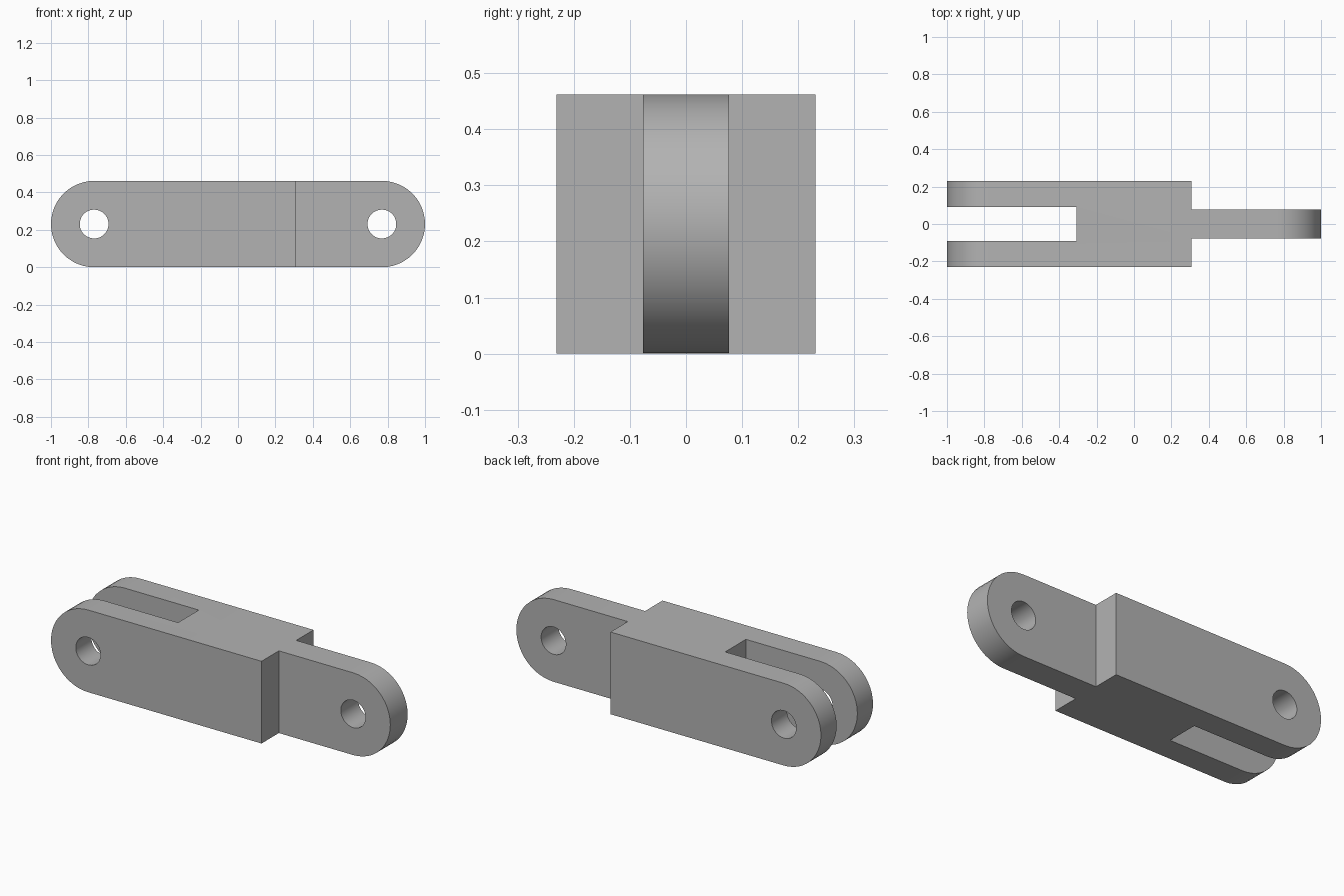
import bpy
import bmesh
from math import cos, sin, pi, radians

if "Cube" in bpy.data.objects:
    bpy.data.objects.remove(bpy.data.objects["Cube"])

R = 3 / 13            # end radius, half the height and half the depth
PIN_X = 1 - R         # distance of each pin hole from the centre
HOLE_R = R / 3
STEP_X = 4 / 13       # where the solid middle block ends
SLOT_HALF = 0.092
TONGUE_HALF = R / 3
SEGMENTS = 48

grey = bpy.data.materials.new("plain grey")
grey.use_nodes = True
colour = (0.45, 0.45, 0.45, 1)
grey.diffuse_color = colour
grey.node_tree.nodes["Principled BSDF"].inputs["Base Color"].default_value = colour


def prism(name, outline, y0, y1):
    """Extrude an outline in x and z from y0 to y1."""
    bm = bmesh.new()
    face = bm.faces.new([bm.verts.new((x, y0, z)) for x, z in outline])
    new = bmesh.ops.extrude_face_region(bm, geom=[face])["geom"]
    moved = [v for v in new if isinstance(v, bmesh.types.BMVert)]
    bmesh.ops.translate(bm, verts=moved, vec=(0, y1 - y0, 0))
    bmesh.ops.recalc_face_normals(bm, faces=bm.faces)
    mesh = bpy.data.meshes.new(name)
    bm.to_mesh(mesh)
    bm.free()
    mesh.materials.append(grey)
    obj = bpy.data.objects.new(name, mesh)
    bpy.context.collection.objects.link(obj)
    return obj


def arc(x, radius, start, sweep, count):
    return [(x + radius * cos(start + sweep * i / count),
             R + radius * sin(start + sweep * i / count)) for i in range(count + 1)]


def box(x0, x1):
    return [(x0, -R), (x1, -R), (x1, 3 * R), (x0, 3 * R)]


# Round-ended bar
half = SEGMENTS // 2
bar = prism("clevis_link", arc(PIN_X, R, -pi / 2, pi, half)
            + arc(-PIN_X, R, pi / 2, pi, half), -R, R)

# Fork slot, and the shoulders on both sides of the tongue
cutters = [prism("fork_slot_cutter", box(-2, -STEP_X), -SLOT_HALF, SLOT_HALF)]
for side, name in ((-1, "front"), (1, "back")):
    cutters.append(prism(name + "_shoulder_cutter", box(STEP_X, 2),
                         side * TONGUE_HALF, side * 2 * R))

# Pin holes through the fork and the tongue
for x, name in ((-PIN_X, "fork"), (PIN_X, "tongue")):
    circle = arc(x, HOLE_R, 0, 2 * pi, SEGMENTS)[:-1]
    cutters.append(prism(name + "_hole_cutter", circle, -2 * R, 2 * R))

# Apply the cuts and discard the cutters
bpy.ops.object.select_all(action="DESELECT")
bpy.context.view_layer.objects.active = bar
bar.select_set(True)
for cutter in cutters:
    cutter.hide_render = True
    cut = bar.modifiers.new(cutter.name, "BOOLEAN")
    cut.operation = "DIFFERENCE"
    cut.solver = "EXACT"
    cut.object = cutter
    bpy.ops.object.modifier_apply(modifier=cut.name)
    bpy.data.objects.remove(cutter)

bpy.ops.object.shade_smooth_by_angle(angle=radians(30))
